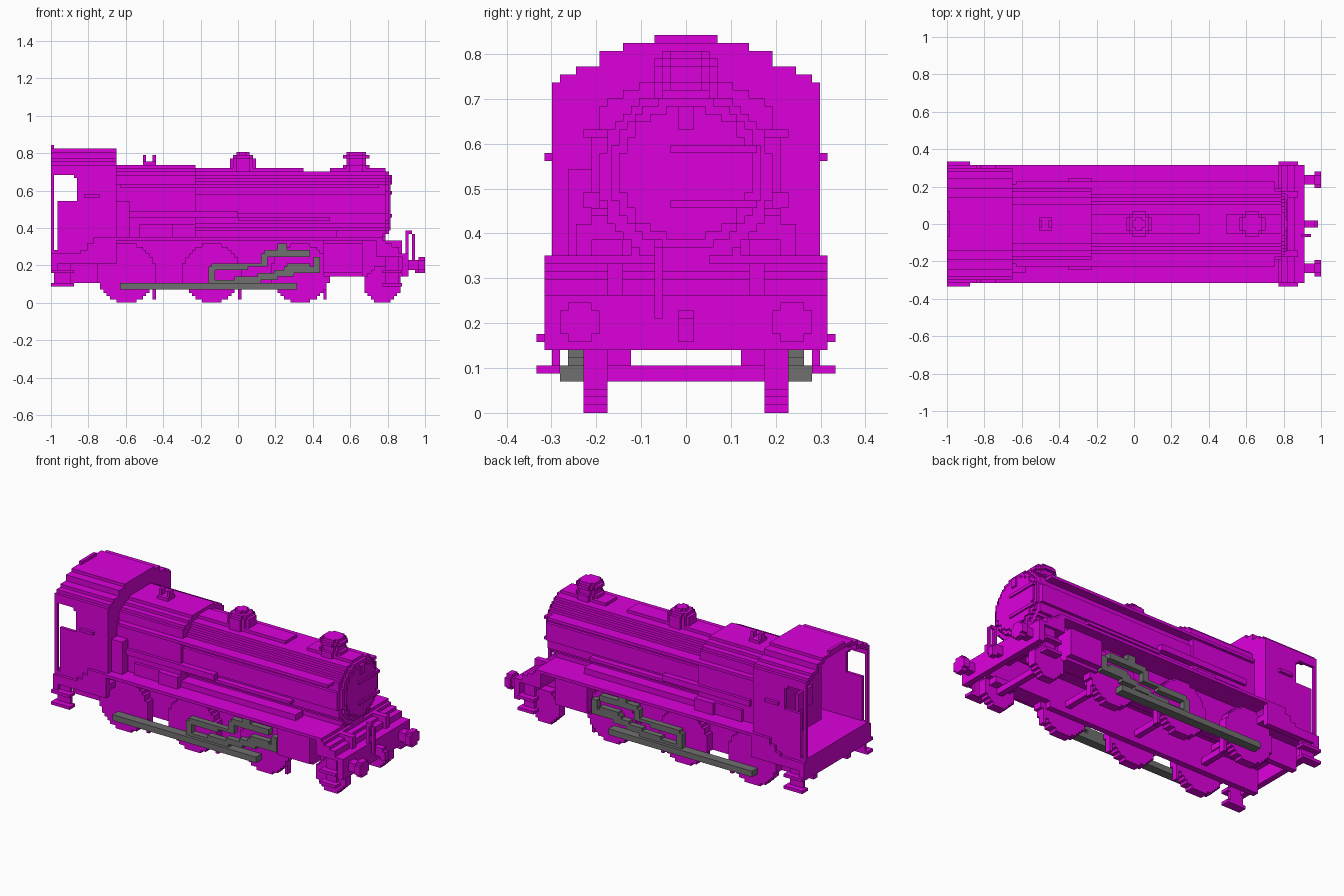
import bpy
import bmesh
import math

cube = bpy.data.objects.get("Cube")
if cube:
    bpy.data.objects.remove(cube, do_unlink=True)

U = 2 / 114  # one block; all sizes below are in blocks


def material(name, color):
    m = bpy.data.materials.new(name)
    m.use_nodes = True
    m.diffuse_color = color
    m.node_tree.nodes["Principled BSDF"].inputs["Base Color"].default_value = color
    return m


magenta = material("magenta", (0.72, 0, 0.72, 1))
grey = material("rod grey", (0.16, 0.16, 0.16, 1))


def circle_rows(c, r):
    """Stepped circle as (low, high, half width) rows."""
    low, off = c - r, r % 1
    rows = []
    for i in range(int(2 * r)):
        d = low + i + 0.5 - c
        w = round(math.sqrt(r * r - d * d) - off) + off
        rows.append((low + i, low + i + 1, max(1, w)))
    return rows


class Part:
    """Collects blocks and stepped prisms into one flat shaded object."""

    def __init__(self, name, mat=magenta):
        self.name, self.mat, self.bm = name, mat, bmesh.new()

    def prism(self, rows, axis, a0, a1, c=0):
        merged = []
        for lo, hi, w in rows:
            if merged and merged[-1][2] == w:
                merged[-1][1] = hi
            else:
                merged.append([lo, hi, w])
        side = [p for lo, hi, w in merged for p in ((w, lo), (w, hi))]
        outline = [(c + w, v) for w, v in side] + [(c - w, v) for w, v in reversed(side)]
        place = {"x": lambda a, h, v: (a, h, v),
                 "y": lambda a, h, v: (h, a, v),
                 "z": lambda a, h, v: (v, h, a)}[axis]
        ends = [[self.bm.verts.new([U * k for k in place(a, h, v)]) for h, v in outline]
                for a in (a0, a1)]
        self.bm.faces.new(ends[0])
        self.bm.faces.new(ends[1])
        n = len(outline)
        for i in range(n):
            j = (i + 1) % n
            self.bm.faces.new((ends[0][i], ends[0][j], ends[1][j], ends[1][i]))
        return self

    def box(self, x0, x1, y0, y1, z0, z1):
        return self.prism([(z0, z1, (y1 - y0) / 2)], "x", x0, x1, (y0 + y1) / 2)

    def pair(self, x0, x1, y0, y1, z0, z1):
        self.box(x0, x1, y0, y1, z0, z1)
        return self.box(x0, x1, -y1, -y0, z0, z1)

    def done(self):
        bmesh.ops.recalc_face_normals(self.bm, faces=self.bm.faces)
        mesh = bpy.data.meshes.new(self.name)
        self.bm.to_mesh(mesh)
        self.bm.free()
        mesh.materials.append(self.mat)
        bpy.context.collection.objects.link(bpy.data.objects.new(self.name, mesh))


# Boiler barrel, smokebox and door
p = Part("boiler")
p.prism(circle_rows(30, 11), "x", -13, 20)
p.prism(circle_rows(30, 11)[:-1], "x", 20, 28)
p.box(-13, 28, -8, 8, 19, 24)
p.done()

p = Part("smokebox")
p.prism(circle_rows(30, 11), "x", 28, 45)
p.box(28, 44, -7, 7, 19, 24)
p.done()

p = Part("smokebox_door")
p.prism(circle_rows(30.5, 9.5), "x", 45, 46)
p.prism(circle_rows(30.5, 8.5), "x", 46, 46.5)
p.box(46, 47, -2, 9, 26, 27)
p.box(46, 47, -2, 9, 33, 34)
p.box(46, 47, -1, 1, 36, 39)
p.done()

# Firebox with stepped shoulders
p = Part("firebox")
p.prism([(19, 36, 12), (36, 39, 11), (39, 40, 10), (40, 41, 8), (41, 42, 6)], "x", -38, -13)
p.box(-44, -38, -10, 10, 15, 34)
p.box(-45, -44, -4, 4, 24, 30)
p.box(-37, -33, -15, -12, 20, 31)
p.done()

# Boiler side pipes and handrails
p = Part("boiler_pipes")
p.pair(-36, 43, 10, 13, 35, 36)
p.pair(-33, 0, 11, 13, 26, 28)
p.pair(0, 28, 10, 12, 25, 26)
p.pair(-30, -20, 12, 13, 20, 24)
p.pair(-20, -13, 12, 14, 20, 24)
p.pair(-13, 30, 8, 12, 20, 22)
p.done()

# Boiler top fittings
p = Part("dome")
for r, z0, z1 in ((4, 38, 44), (3, 44, 45), (2, 45, 46)):
    p.prism(circle_rows(1.5, r), "z", z0, z1)
p.done()

p = Part("chimney")
for r, z0, z1 in ((4, 39, 42), (3, 42, 44), (4, 44, 45), (3, 45, 46)):
    p.prism(circle_rows(36, r), "z", z0, z1)
p.done()

p = Part("safety_valves")
p.box(-29, -25, -2, 2, 41, 43)
p.box(-29, -28, -1, 1, 43, 45)
p.box(-26, -25, -1, 1, 43, 45)
p.done()

# Cab walls with open rear and side windows
roof_widths = [17, 17, 16, 14, 11, 11, 8]
p = Part("cab_walls")
p.prism([(19, 40, 17)] + [(40 + i, 41 + i, w) for i, w in enumerate(roof_widths)], "x", -38, -37)
p.pair(-55, -37, 16, 17, 15, 31)
p.pair(-49, -37, 16, 17, 31, 39)
p.pair(-50, -49, 16, 17, 38, 39)
p.pair(-57, -56, 16, 17, 15, 39)
p.pair(-57, -37, 16, 17, 39, 41)
p.pair(-47, -42, 17, 18, 32, 33)
p.done()

# Arched roof made of stepped strips
p = Part("cab_roof")
for i, w in enumerate(roof_widths[1:-1], 1):
    p.pair(-57, -37, roof_widths[i + 1] - 1, w, 40 + i, 41 + i)
p.box(-57, -37, -8, 8, 46, 47)
p.box(-57, -56, -4, 4, 47, 48)
p.done()

# Cab floor, rear beam and curved lower sides
p = Part("cab_floor")
p.box(-57, -37, -17, 17, 14, 16)
p.box(-57, -55, -18, 18, 9, 15)
for x0, x1, z in ((-57, -48, 15), (-48, -46, 16), (-46, -44, 18), (-44, -37, 20)):
    p.pair(x0, x1, 16, 18, 12, z)
p.done()

# Running board and stepped front platform
p = Part("running_board")
p.box(-38, 44, -18, 18, 19, 20)
for x0, x1, z in ((42, 45, 19), (45, 47, 18), (47, 49, 17), (49, 51, 15)):
    p.box(x0, x1, -18, 18, 14, z)
p.done()

p = Part("front_beam")
p.box(50, 52, -18, 18, 8, 15)
p.done()

# Deep main frame plates, top stretcher and leading axle guides
p = Part("frame")
p.pair(-43, 26, 8, 10, 6, 19)
p.pair(26, 50, 8, 10, 8, 19)
p.pair(-55, -43, 8, 10, 6, 15)
p.pair(40, 48, 7, 10, 6, 8)
p.box(-43, 44, -10, 10, 17, 19)
p.done()

p = Part("cylinders")
p.pair(26, 38, 10, 16, 9, 18)
p.pair(26, 38, 10, 14, 8, 19)
p.done()

# Driving and leading wheels with axles
for name, cx, r in (("rear_wheels", -34, 9), ("middle_wheels", -8, 9),
                    ("front_wheels", 19, 9), ("leading_wheels", 44, 5.5)):
    p = Part(name)
    for s in (-1, 1):
        p.prism(circle_rows(r, r), "y", s * 10, s * 13, cx)
    axle = int(r)
    p.box(cx - 1, cx + 1, -10, 10, axle - 1, axle + 1)
    p.done()

p = Part("brake_hangers")
for x in (-26, 0, 26):
    p.pair(x, x + 1, 10, 12, 1, 9)
p.done()

# Footsteps at both ends
p = Part("footsteps")
for x0, x1 in ((-57, -50), (44, 50)):
    for z in (5, 9):
        p.pair(x0, x1, 16, 19, z, z + 1)
    p.pair(x0 + 1, x1 - 1, 16, 17, 5, 14)
p.done()

# Buffers, coupling and brake pipe
p = Part("buffers")
for s in (-1, 1):
    p.prism(circle_rows(11.5, 1.5), "x", 52, 55, s * 13.5)
    p.prism(circle_rows(11.5, 2.5), "x", 55, 57, s * 13.5)
p.done()

p = Part("coupling")
p.box(52, 55, -1, 1, 10, 13)
p.box(54, 56, -1, 1, 9, 12)
p.done()

p = Part("brake_pipe")
p.box(51, 52, -4, -3, 14, 22)
p.box(52, 53, -4, -3, 21, 22)
p.box(53, 54, -4, -3, 12, 21)
p.done()

# Rods, crosshead and valve gear
p = Part("coupling_rods", grey)
p.pair(-36, 18, 13, 16, 4, 6)
p.done()

p = Part("valve_gear", grey)
for x0, x1, z0, z1 in ((-9, -7, 6, 11), (-9, -1, 5, 7), (-1, 7, 6, 8), (6, 12, 7, 9),
                       (11, 17, 8, 10), (-8, 3, 10, 12), (3, 8, 11, 12), (7, 9, 11, 15),
                       (8, 13, 14, 16), (12, 15, 14, 18), (14, 22, 14, 16), (14, 25, 9, 11),
                       (15, 22, 11, 12), (23, 25, 11, 14)):
    p.pair(x0, x1, 13, 15, z0, z1)
p.done()
